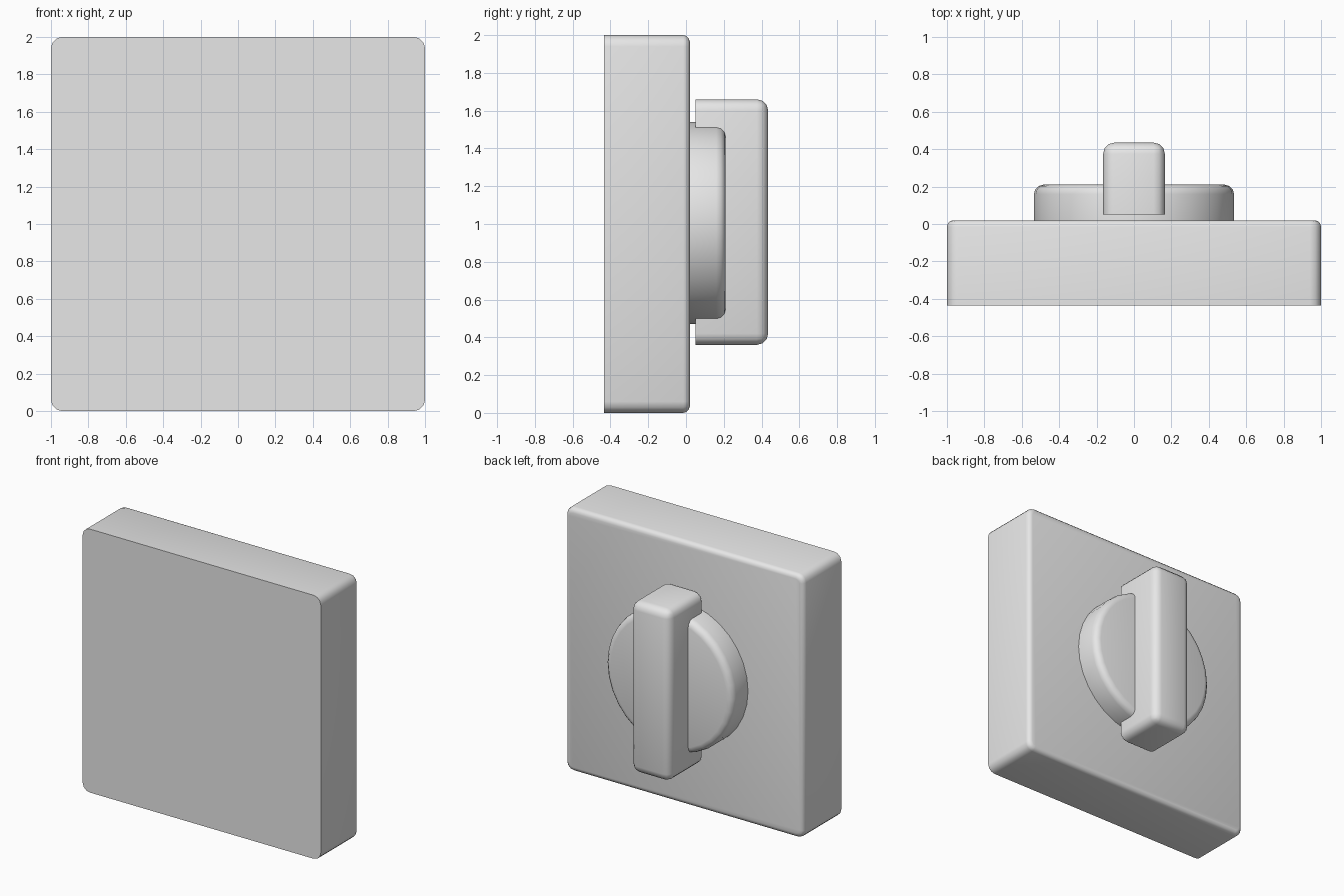
import bpy, bmesh, math
from mathutils import Matrix

if "Cube" in bpy.data.objects:
    bpy.data.objects.remove(bpy.data.objects["Cube"])

grey = bpy.data.materials.new("light_grey")
grey.diffuse_color = (0.8, 0.8, 0.8, 1)
grey.use_nodes = True
grey.node_tree.nodes["Principled BSDF"].inputs["Base Color"].default_value = grey.diffuse_color


def finish(name, bm):
    bmesh.ops.recalc_face_normals(bm, faces=bm.faces[:])
    mesh = bpy.data.meshes.new(name)
    bm.to_mesh(mesh)
    bm.free()
    mesh.materials.append(grey)
    ob = bpy.data.objects.new(name, mesh)
    bpy.context.collection.objects.link(ob)
    bpy.ops.object.select_all(action='DESELECT')
    ob.select_set(True)
    bpy.context.view_layer.objects.active = ob
    bpy.ops.object.shade_smooth_by_angle(angle=math.radians(35))


def box(x, y0, y1, z0, z1):
    bm = bmesh.new()
    bmesh.ops.create_cube(bm, size=1)
    for v in bm.verts:
        v.co = (v.co.x * 2 * x, y1 if v.co.y > 0 else y0, z1 if v.co.z > 0 else z0)
    return bm


def on_y(edge, y):
    return all(abs(v.co.y - y) < 1e-4 for v in edge.verts)


def bevel(bm, rule, width, segments=3):
    bmesh.ops.bevel(bm, geom=[e for e in bm.edges if rule(e)], offset=width,
                    segments=segments, profile=0.5, affect='EDGES')


# Square plate: rounded corners, softened back rim, sharp front rim
bm = box(1, -0.435, 0.02, 0, 2)
bevel(bm, lambda e: abs(e.verts[0].co.y - e.verts[1].co.y) > 0.1, 0.06)
bevel(bm, lambda e: on_y(e, 0.02), 0.035)
finish("plate", bm)

# Round turning disc with a softened outer rim
bm = bmesh.new()
bmesh.ops.create_cone(bm, cap_ends=True, segments=32, radius1=0.535, radius2=0.535, depth=0.19,
                      matrix=Matrix.Translation((0, 0.115, 1.005)) @ Matrix.Rotation(math.pi / 2, 4, 'X'))
bevel(bm, lambda e: on_y(e, 0.21), 0.05)
finish("turn_disc", bm)

# Upright grip, rounded everywhere except the side facing the plate
bm = box(0.165, 0.05, 0.435, 0.36, 1.66)
bevel(bm, lambda e: not on_y(e, 0.05), 0.06)
finish("grip", bm)
